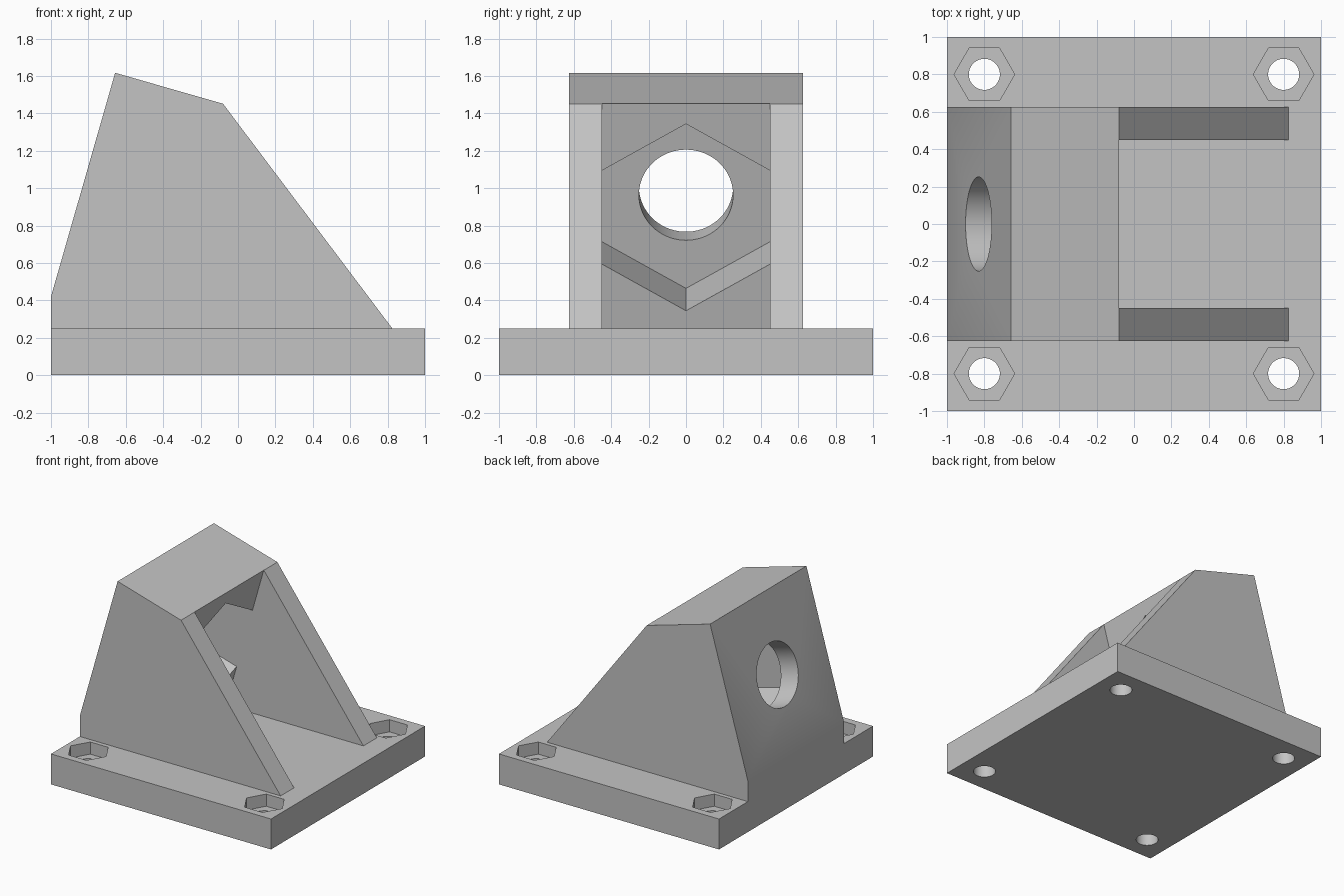
import bpy, bmesh, math
from mathutils import Vector

cube = bpy.data.objects.get("Cube")
if cube:
    bpy.data.objects.remove(cube, do_unlink=True)

grey = bpy.data.materials.new("plain grey")
grey.use_nodes = True
grey.diffuse_color = (0.55, 0.55, 0.55, 1)
grey.node_tree.nodes["Principled BSDF"].inputs["Base Color"].default_value = (0.55, 0.55, 0.55, 1)


def prism(name, outline, sweep):
    """Solid made by sweeping a closed outline of points along a vector."""
    bm = bmesh.new()
    face = bm.faces.new([bm.verts.new(p) for p in outline])
    swept = bmesh.ops.extrude_face_region(bm, geom=[face], use_keep_orig=True)
    moved = [g for g in swept["geom"] if isinstance(g, bmesh.types.BMVert)]
    bmesh.ops.translate(bm, verts=moved, vec=sweep)
    bmesh.ops.recalc_face_normals(bm, faces=bm.faces)
    mesh = bpy.data.meshes.new(name)
    bm.to_mesh(mesh)
    bm.free()
    mesh.materials.append(grey)
    obj = bpy.data.objects.new(name, mesh)
    bpy.context.collection.objects.link(obj)
    return obj


def cut(target, cutter):
    """Subtract a solid from the target and hide the cutter."""
    mod = target.modifiers.new(cutter.name, "BOOLEAN")
    mod.operation = "DIFFERENCE"
    mod.solver = "EXACT"
    mod.object = cutter
    bpy.context.view_layer.objects.active = target
    bpy.ops.object.modifier_apply(modifier=mod.name)
    bpy.data.objects.remove(cutter, do_unlink=True)


def ring(radius, sides, turn=0.0):
    steps = [turn + math.tau * i / sides for i in range(sides)]
    return [(radius * math.cos(a), radius * math.sin(a)) for a in steps]


BASE_TOP = 0.25
HALF_OUT, HALF_IN = 0.625, 0.45

# Base plate with four bolt holes and hexagonal nut recesses
base = prism("base_plate", [(-1, -1, 0), (1, -1, 0), (1, 1, 0), (-1, 1, 0)], (0, 0, BASE_TOP))
for cx in (-0.8, 0.8):
    for cy in (-0.8, 0.8):
        hole = [(cx + x, cy + y, -0.1) for x, y in ring(0.083, 48)]
        cut(base, prism("bolt_cutter", hole, (0, 0, 0.5)))
        nut = [(cx + x, cy + y, BASE_TOP - 0.1) for x, y in ring(0.162, 6)]
        cut(base, prism("nut_cutter", nut, (0, 0, 0.3)))

# Tilted frame: up runs along the sloping back, axis runs through it
tilt = math.radians(16)
up = Vector((math.sin(tilt), 0, math.cos(tilt)))
axis = Vector((math.cos(tilt), 0, -math.sin(tilt)))
heel = Vector((-1, 0, 0.42))
crown = heel + up * 1.245
brow = crown + axis * 0.6
toe = Vector((0.825, 0, BASE_TOP))

# Bracket body, full width
side = [Vector((-1, 0, BASE_TOP)), heel, crown, brow, toe]
bracket = prism("bracket", [(p.x, -HALF_OUT, p.z) for p in side], (0, 2 * HALF_OUT, 0))

# Open space between the two side walls
lip = brow - axis * 0.001
room = [lip + up * 0.3, lip - up * 1.4, Vector((1.2, 0, 0.1)), Vector((1.2, 0, 1.7))]
cut(bracket, prism("opening_cutter", [(p.x, -HALF_IN, p.z) for p in room], (0, 2 * HALF_IN, 0)))

# Hexagonal pocket, its flats flush with the side walls
centre = heel + up * 0.613
apex = HALF_IN / math.cos(math.pi / 6)
hexagon = [(0, apex), (HALF_IN, apex / 2), (HALF_IN, -apex / 2),
           (0, -apex), (-HALF_IN, -apex / 2), (-HALF_IN, apex / 2)]
floor = centre + axis * 0.165
pocket = [floor + up * v + Vector((0, y, 0)) for y, v in hexagon]
cut(bracket, prism("pocket_cutter", pocket, axis * 0.5))

# Round hole through the sloping back
bore = [centre - axis * 0.2 + up * v + Vector((0, y, 0)) for y, v in ring(0.252, 72)]
cut(bracket, prism("bore_cutter", bore, axis * 0.6))

# Smooth round holes, sharp edges elsewhere
for obj in (base, bracket):
    bpy.ops.object.select_all(action="DESELECT")
    obj.select_set(True)
    bpy.context.view_layer.objects.active = obj
    bpy.ops.object.shade_smooth_by_angle(angle=math.radians(25))
